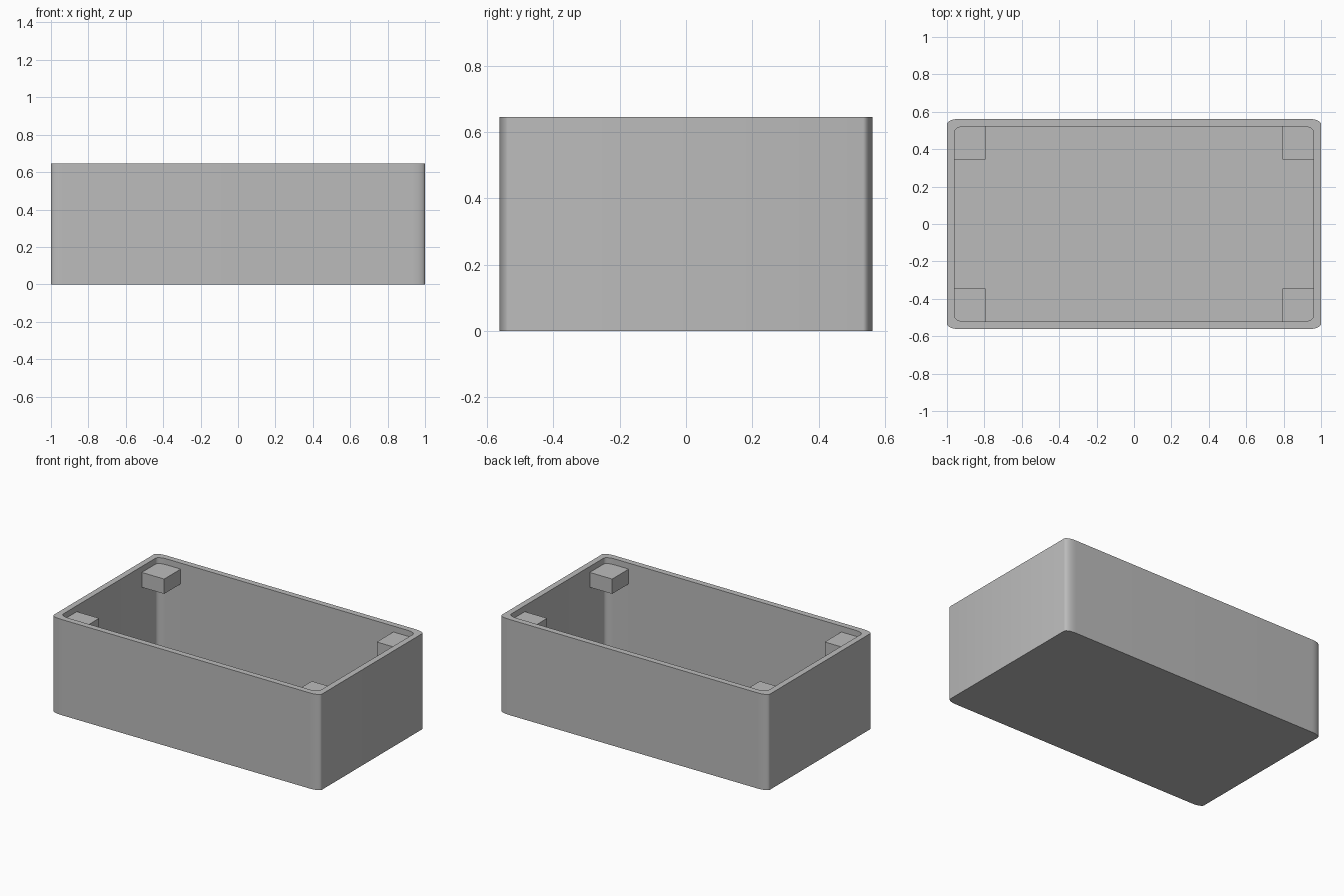
import bpy
import bmesh
from math import cos, sin, pi, radians

cube = bpy.data.objects.get("Cube")
if cube:
    bpy.data.objects.remove(cube, do_unlink=True)

HALF_X, HALF_Y, HEIGHT = 1.0, 0.5625, 0.645
WALL = 0.04
CORNER_STEPS = 8

grey = bpy.data.materials.new("plain grey")
grey.use_nodes = True
color = (0.5, 0.5, 0.5, 1)
grey.diffuse_color = color
grey.node_tree.nodes["Principled BSDF"].inputs["Base Color"].default_value = color


def add_object(name, bm):
    bmesh.ops.recalc_face_normals(bm, faces=bm.faces)
    mesh = bpy.data.meshes.new(name)
    bm.to_mesh(mesh)
    bm.free()
    mesh.materials.append(grey)
    obj = bpy.data.objects.new(name, mesh)
    bpy.context.collection.objects.link(obj)
    return obj


def rounded_loop(bm, hx, hy, rx, ry, z):
    """Ring of vertices around a rectangle with elliptical corners."""
    ring = []
    for quarter, (sx, sy) in enumerate([(1, 1), (-1, 1), (-1, -1), (1, -1)]):
        for i in range(CORNER_STEPS + 1):
            a = (quarter + i / CORNER_STEPS) * pi / 2
            ring.append(bm.verts.new((sx * (hx - rx) + rx * cos(a),
                                      sy * (hy - ry) + ry * sin(a), z)))
    return ring


# Open tray: outer wall, rim, inner wall and floor
bm = bmesh.new()
inner = (HALF_X - WALL, HALF_Y - WALL, 0.06, 0.03)
outer = (HALF_X, HALF_Y, 0.07, 0.028)
rings = [rounded_loop(bm, *outer, 0), rounded_loop(bm, *outer, HEIGHT),
         rounded_loop(bm, *inner, HEIGHT), rounded_loop(bm, *inner, WALL)]
for lower, upper in zip(rings, rings[1:]):
    n = len(lower)
    for i in range(n):
        j = (i + 1) % n
        bm.faces.new((lower[i], lower[j], upper[j], upper[i]))
bm.faces.new(rings[0])
bm.faces.new(rings[-1])
tray = add_object("tray", bm)
bpy.context.view_layer.objects.active = tray
tray.select_set(True)
bpy.ops.object.shade_smooth_by_angle(angle=radians(30))
tray.select_set(False)

# Corner support blocks, set just below the rim and sunk into the walls
BLOCK_X, BLOCK_Y = (0.793, 0.975), (0.346, 0.54)
BLOCK_TOP, BLOCK_HEIGHT = 0.605, 0.10
for x_name, sx in (("left", 1), ("right", -1)):
    for y_name, sy in (("front", -1), ("back", 1)):
        bm = bmesh.new()
        bmesh.ops.create_cube(bm, size=1)
        bmesh.ops.scale(bm, verts=bm.verts, vec=(
            BLOCK_X[1] - BLOCK_X[0], BLOCK_Y[1] - BLOCK_Y[0], BLOCK_HEIGHT))
        bmesh.ops.translate(bm, verts=bm.verts, vec=(
            sx * sum(BLOCK_X) / 2, sy * sum(BLOCK_Y) / 2,
            BLOCK_TOP - BLOCK_HEIGHT / 2))
        add_object(f"{y_name}_{x_name}_corner_block", bm)
